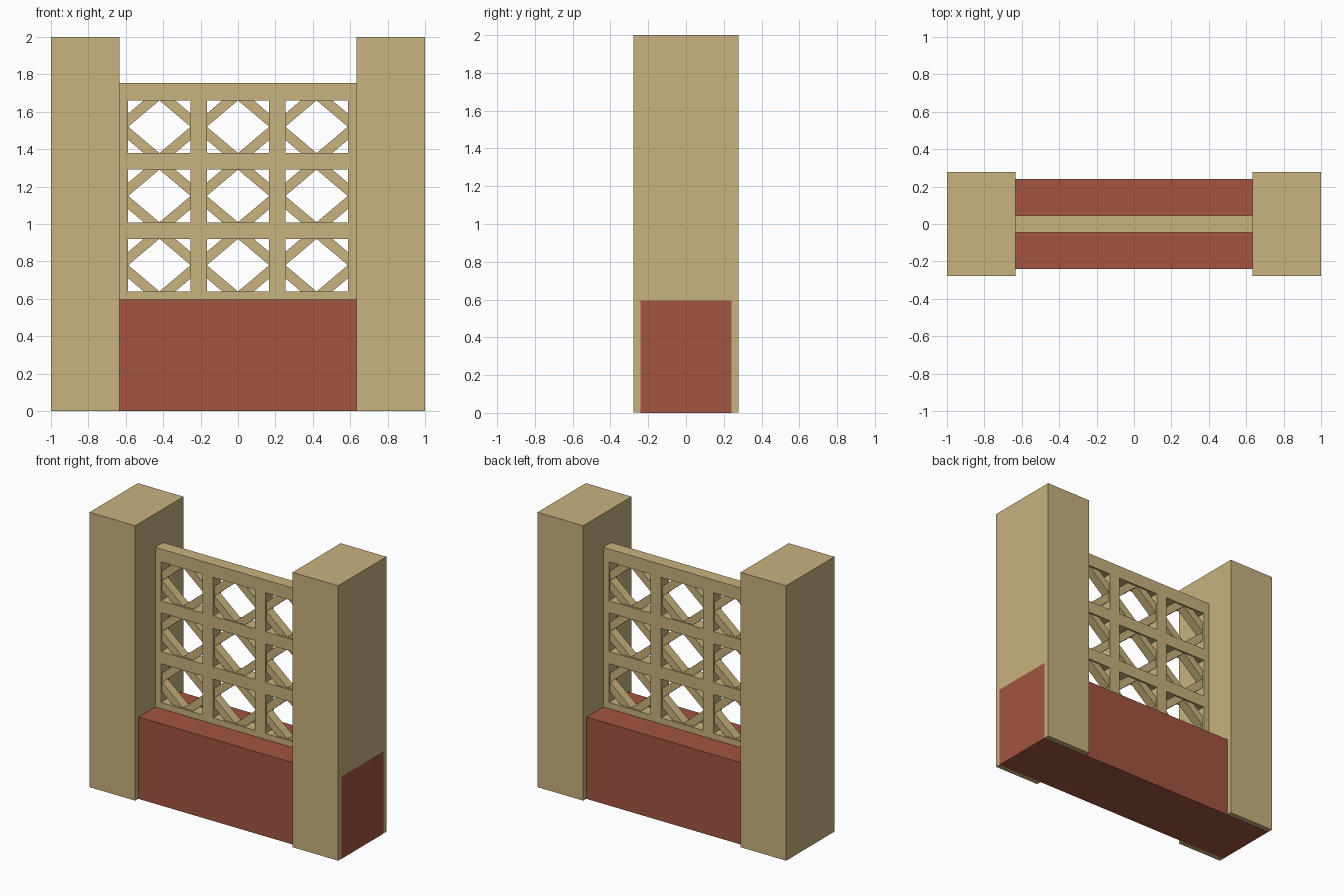
import bpy
import bmesh

cube = bpy.data.objects.get("Cube")
if cube:
    bpy.data.objects.remove(cube, do_unlink=True)


def make_material(name, rgb):
    mat = bpy.data.materials.new(name)
    mat.use_nodes = True
    colour = (*rgb, 1)
    mat.diffuse_color = colour
    mat.node_tree.nodes["Principled BSDF"].inputs["Base Color"].default_value = colour
    return mat


sandstone = make_material("sandstone", (0.578, 0.445, 0.209))
brick_red = make_material("brick red", (0.361, 0.089, 0.051))


def prism(bm, outline, depth):
    """Extrude an x-z outline symmetrically about y = 0."""
    front = bm.faces.new([bm.verts.new((x, -depth, z)) for x, z in outline])
    result = bmesh.ops.extrude_face_region(bm, geom=[front], use_keep_orig=True)
    moved = [v for v in result["geom"] if isinstance(v, bmesh.types.BMVert)]
    bmesh.ops.translate(bm, verts=moved, vec=(0, 2 * depth, 0))


def block(bm, x0, x1, z0, z1, depth):
    prism(bm, [(x0, z0), (x1, z0), (x1, z1), (x0, z1)], depth)


def finish(bm, name, mat):
    bmesh.ops.recalc_face_normals(bm, faces=bm.faces)
    mesh = bpy.data.meshes.new(name)
    bm.to_mesh(mesh)
    bm.free()
    mesh.materials.append(mat)
    obj = bpy.data.objects.new(name, mesh)
    bpy.context.collection.objects.link(obj)
    return obj


INNER = 0.633          # inner face of the pillars
BASE_TOP = 0.595
PANEL_DEPTH = 0.046
CELL_X, CELL_Z = 0.42, 0.37
HALF_W, HALF_H = 0.167, 0.141   # half size of one opening

# Pillars
for name, x0, x1 in (("right_pillar", -1, -INNER), ("left_pillar", INNER, 1)):
    bm = bmesh.new()
    block(bm, x0, x1, 0.001, 2, 0.277)
    finish(bm, name, sandstone)

# Low wall running through the pillars
bm = bmesh.new()
block(bm, -0.999, 1.001, 0, BASE_TOP, 0.24)
finish(bm, "base_wall", brick_red)

# Screen frame: full-width rails with short stiles between them
xs = [(i - 1) * CELL_X for i in range(3)]
zs = [BASE_TOP + CELL_Z * (j + 0.5) for j in range(3)]
bm = bmesh.new()
rail_edges = [BASE_TOP] + [z + s * HALF_H for z in zs for s in (-1, 1)] + [1.755]
for low, high in zip(rail_edges[::2], rail_edges[1::2]):
    block(bm, -INNER, INNER, low, high, PANEL_DEPTH)
stile_edges = [-INNER] + [x + s * HALF_W for x in xs for s in (-1, 1)] + [INNER]
for left, right in zip(stile_edges[::2], stile_edges[1::2]):
    for z in zs:
        block(bm, left, right, z - HALF_H, z + HALF_H, PANEL_DEPTH)
finish(bm, "screen_frame", sandstone)

# Diagonal struts across the four corners of each opening
bm = bmesh.new()
for x in xs:
    for z in zs:
        for sx in (-1, 1):
            for sz in (-1, 1):
                corner = [(1, 0), (1, 0.5), (0.5, 1), (0, 1)]
                prism(bm, [(x + sx * HALF_W * u, z + sz * HALF_H * v)
                           for u, v in corner], 0.033)
finish(bm, "screen_struts", sandstone)
